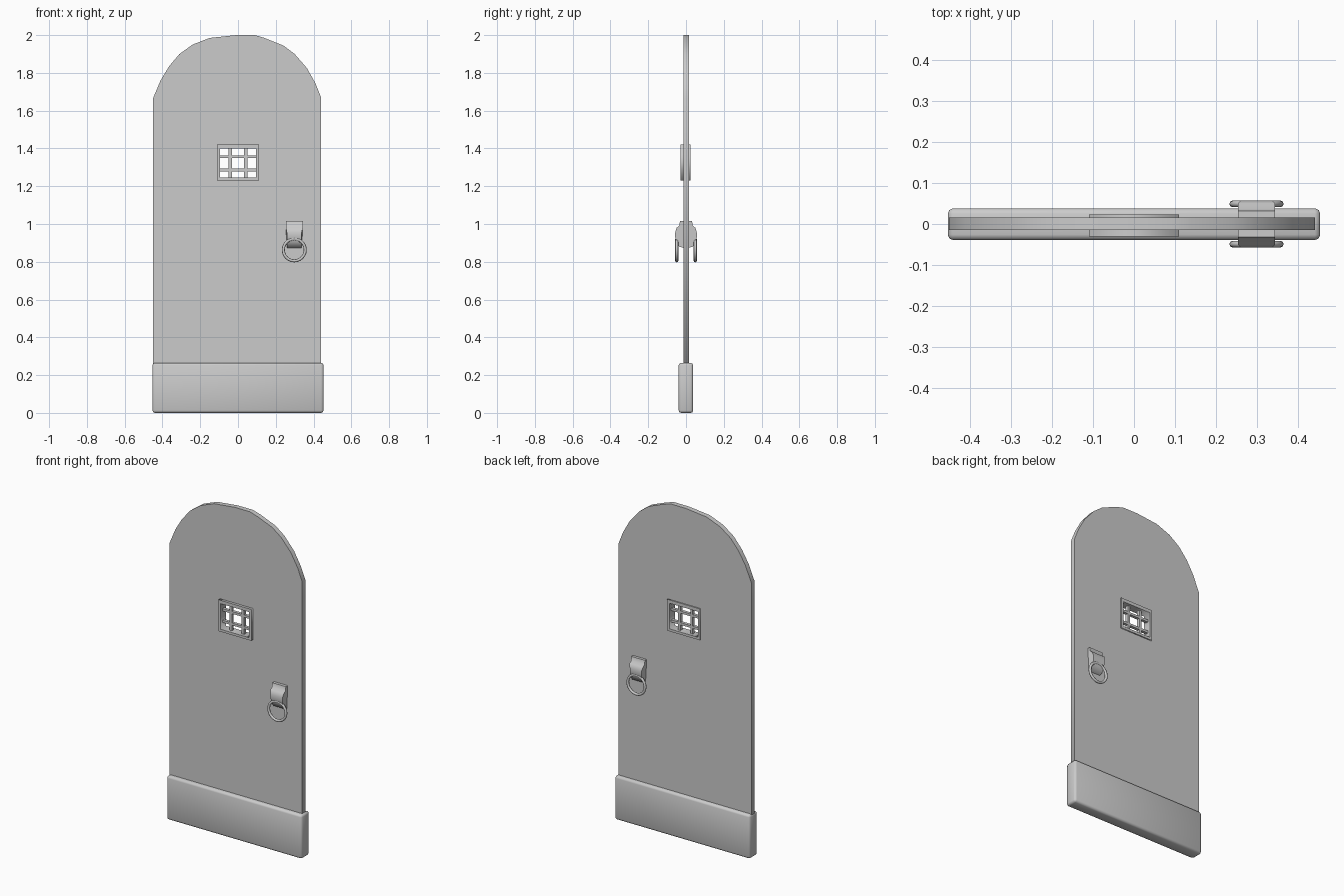
import bpy, bmesh, math
from mathutils import Matrix

cube = bpy.data.objects.get("Cube")
if cube:
    bpy.data.objects.remove(cube, do_unlink=True)

grey = bpy.data.materials.new("plain_grey")
grey.use_nodes = True
COLOR = (0.6, 0.6, 0.6, 1)
grey.diffuse_color = COLOR
grey.node_tree.nodes["Principled BSDF"].inputs["Base Color"].default_value = COLOR


def select(ob):
    bpy.ops.object.select_all(action='DESELECT')
    ob.select_set(True)
    bpy.context.view_layer.objects.active = ob


def rect(x0, x1, z0, z1):
    return [(x0, z0), (x1, z0), (x1, z1), (x0, z1)]


def panel(name, loops, y0, y1):
    """Flat slab in the xz plane; the second loop is a hole."""
    cu = bpy.data.curves.new(name, 'CURVE')
    cu.dimensions = '2D'
    cu.fill_mode = 'BOTH'
    cu.extrude = (y1 - y0) / 2
    for pts in loops:
        sp = cu.splines.new('POLY')
        sp.points.add(len(pts) - 1)
        for p, (x, z) in zip(sp.points, pts):
            p.co = (x, z, 0, 1)
        sp.use_cyclic_u = True
    ob = bpy.data.objects.new(name, cu)
    bpy.context.collection.objects.link(ob)
    cu.materials.append(grey)
    select(ob)
    bpy.ops.object.convert(target='MESH')
    ob = bpy.context.object
    ob.data.transform(Matrix.Translation((0, (y0 + y1) / 2, 0))
                      @ Matrix.Rotation(math.pi / 2, 4, 'X'))
    return ob


def mesh_object(name, bm):
    bmesh.ops.recalc_face_normals(bm, faces=bm.faces)
    me = bpy.data.meshes.new(name)
    bm.to_mesh(me)
    bm.free()
    me.materials.append(grey)
    ob = bpy.data.objects.new(name, me)
    bpy.context.collection.objects.link(ob)
    return ob


def box(name, x0, x1, y0, y1, z0, z1, bevel=0):
    bm = bmesh.new()
    bmesh.ops.create_cube(bm, size=1)
    bmesh.ops.scale(bm, verts=bm.verts, vec=(x1 - x0, y1 - y0, z1 - z0))
    bmesh.ops.translate(bm, verts=bm.verts,
                        vec=((x0 + x1) / 2, (y0 + y1) / 2, (z0 + z1) / 2))
    if bevel:
        bmesh.ops.bevel(bm, geom=bm.edges[:], offset=bevel, segments=2,
                        profile=0.5, affect='EDGES')
    return mesh_object(name, bm)


# Arched door leaf with a window opening
arch = [(0.44, 1.67), (0.41, 1.745), (0.365, 1.825), (0.3, 1.9), (0.24, 1.945),
        (0.14, 1.985), (0.09, 2), (-0.01, 2), (-0.15, 1.985), (-0.24, 1.95),
        (-0.31, 1.9), (-0.365, 1.835), (-0.41, 1.76), (-0.45, 1.665)]
opening = rect(-0.095, 0.095, 1.245, 1.4)
panel("door_leaf", [[(-0.45, 0.1), (0.44, 0.1)] + arch, opening], -0.014, 0.016)

# Window frame and its bars
panel("window_frame", [rect(-0.11, 0.11, 1.23, 1.42), opening], -0.03, 0.023)
for i, x in enumerate((-0.041, 0.041)):
    box(f"upright_bar_{i}", x - 0.008, x + 0.008, -0.012, 0.006, 1.24, 1.41)
for i, z in enumerate((1.286, 1.356)):
    box(f"cross_bar_{i}", -0.1, 0.1, -0.012, 0.006, z - 0.007, z + 0.007)

# Rounded kick board at the foot
kick = box("kick_board", -0.453, 0.453, -0.039, 0.038, 0, 0.265, 0.013)
select(kick)
bpy.ops.object.shade_smooth()

# Bulging handle mount and hanging ring on both sides
profile = [(0.0, 1.015), (0.032, 1.015), (0.036, 0.99), (0.05, 0.98), (0.057, 0.955),
           (0.057, 0.93), (0.05, 0.905), (0.036, 0.88), (0.0, 0.87)]
for side, sign in (("front", -1), ("back", 1)):
    bm = bmesh.new()
    rows = []
    for y, z in profile:
        half = 0.045 if z > 0.95 and y < 0.055 else 0.039
        rows.append([bm.verts.new((0.298 + s * half, sign * y, z)) for s in (-1, 1)])
    for a, b in zip(rows, rows[1:]):
        bm.faces.new((a[0], a[1], b[1], b[0]))
    for s in (0, 1):
        bm.faces.new([r[s] for r in rows])
    mount = mesh_object(f"{side}_handle_mount", bm)
    select(mount)
    bpy.ops.object.shade_smooth_by_angle(angle=math.radians(50))

    bpy.ops.mesh.primitive_torus_add(
        major_radius=0.058, minor_radius=0.008, major_segments=24, minor_segments=8,
        location=(0.298, sign * 0.049, 0.863), rotation=(math.pi / 2, 0, 0))
    ring = bpy.context.object
    ring.name = f"{side}_handle_ring"
    ring.data.materials.append(grey)
    bpy.ops.object.shade_smooth()
